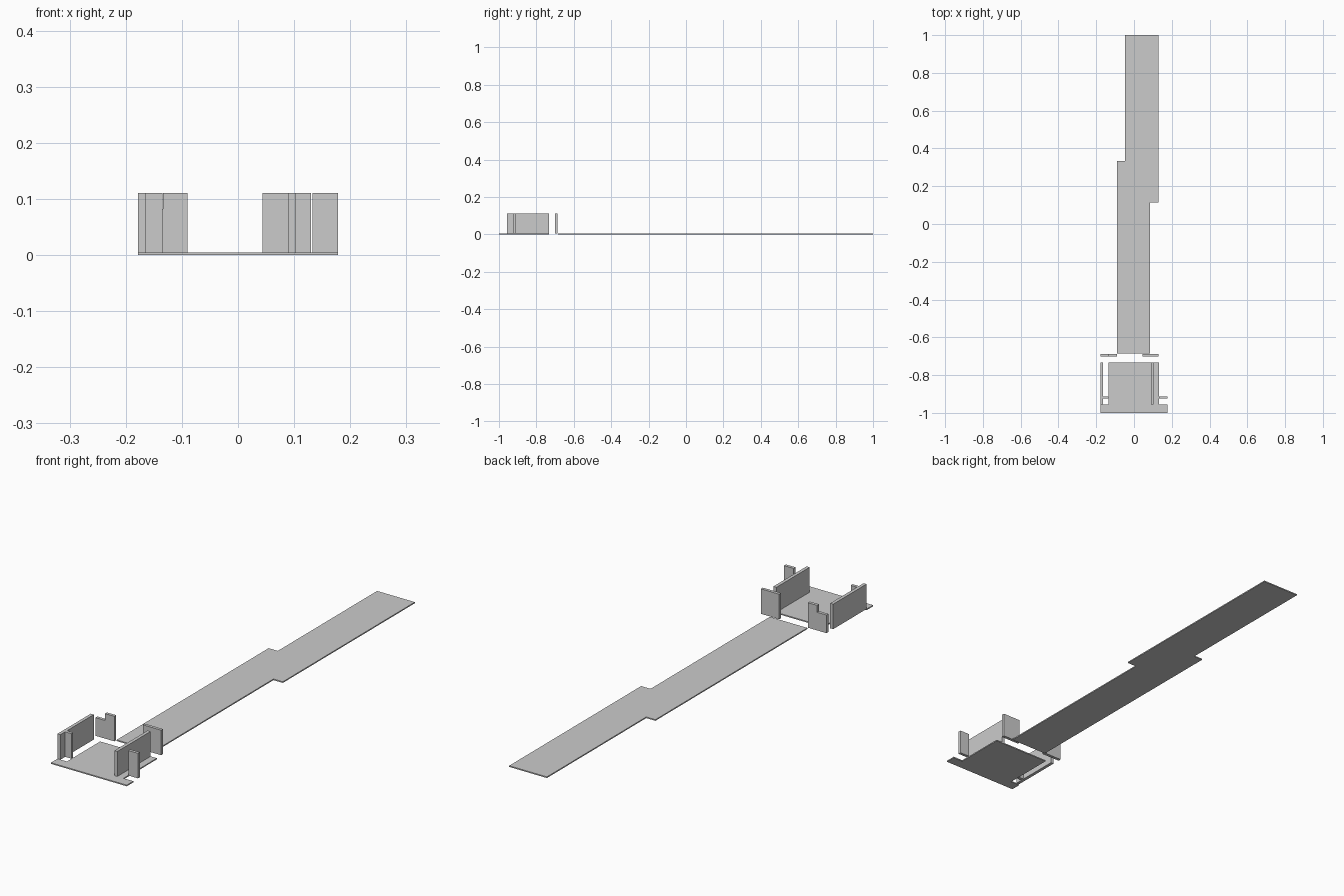
import bpy, bmesh
from mathutils import Vector

if "Cube" in bpy.data.objects:
    bpy.data.objects.remove(bpy.data.objects["Cube"])

FLOOR = 0.005   # slab thickness
TOP = 0.111     # wall height


def extrude(name, outline, direction, place):
    """Solid from a flat outline; place maps a 2D point to 3D."""
    bm = bmesh.new()
    face = bm.faces.new([bm.verts.new(place(a, b)) for a, b in outline])
    out = bmesh.ops.extrude_face_region(bm, geom=[face])
    verts = [g for g in out["geom"] if isinstance(g, bmesh.types.BMVert)]
    bmesh.ops.translate(bm, verts=verts, vec=Vector(direction))
    bmesh.ops.recalc_face_normals(bm, faces=bm.faces)
    mesh = bpy.data.meshes.new(name)
    bm.to_mesh(mesh)
    bm.free()
    obj = bpy.data.objects.new(name, mesh)
    bpy.context.collection.objects.link(obj)
    return obj


def slab(name, outline):
    return extrude(name, outline, (0, 0, FLOOR), lambda x, y: (x, y, 0))


def wall(name, x0, x1, y0, y1):
    outline = [(x0, y0), (x1, y0), (x1, y1), (x0, y1)]
    return extrude(name, outline, (0, 0, TOP - FLOOR), lambda x, y: (x, y, FLOOR))


# Long walkway with a sideways step in the middle
slab("walkway", [(-0.09, -0.685), (0.086, -0.685), (0.086, 0.115), (0.13, 0.115),
                 (0.13, 1.0), (-0.047, 1.0), (-0.047, 0.334), (-0.09, 0.334)])

# Room floor with a wider front strip
slab("room_floor", [(-0.178, -1.0), (0.178, -1.0), (0.178, -0.956), (0.132, -0.956),
                    (0.132, -0.733), (-0.134, -0.733), (-0.134, -0.956), (-0.178, -0.956)])

# Side walls
wall("left_wall", -0.178, -0.164, -0.956, -0.733)
wall("right_wall", 0.089, 0.103, -0.956, -0.733)

# Short front wall returns
wall("front_left_return", -0.164, -0.135, -0.925, -0.912)
wall("front_right_return", 0.133, 0.178, -0.925, -0.912)

# Back walls either side of the doorway, the left one with a lowered corner
wall("back_right_wall", 0.044, 0.13, -0.701, -0.688)
extrude("back_left_wall",
        [(-0.178, FLOOR), (-0.09, FLOOR), (-0.09, TOP), (-0.134, TOP),
         (-0.134, 0.082), (-0.178, 0.082)],
        (0, 0.013, 0), lambda x, z: (x, -0.701, z))
